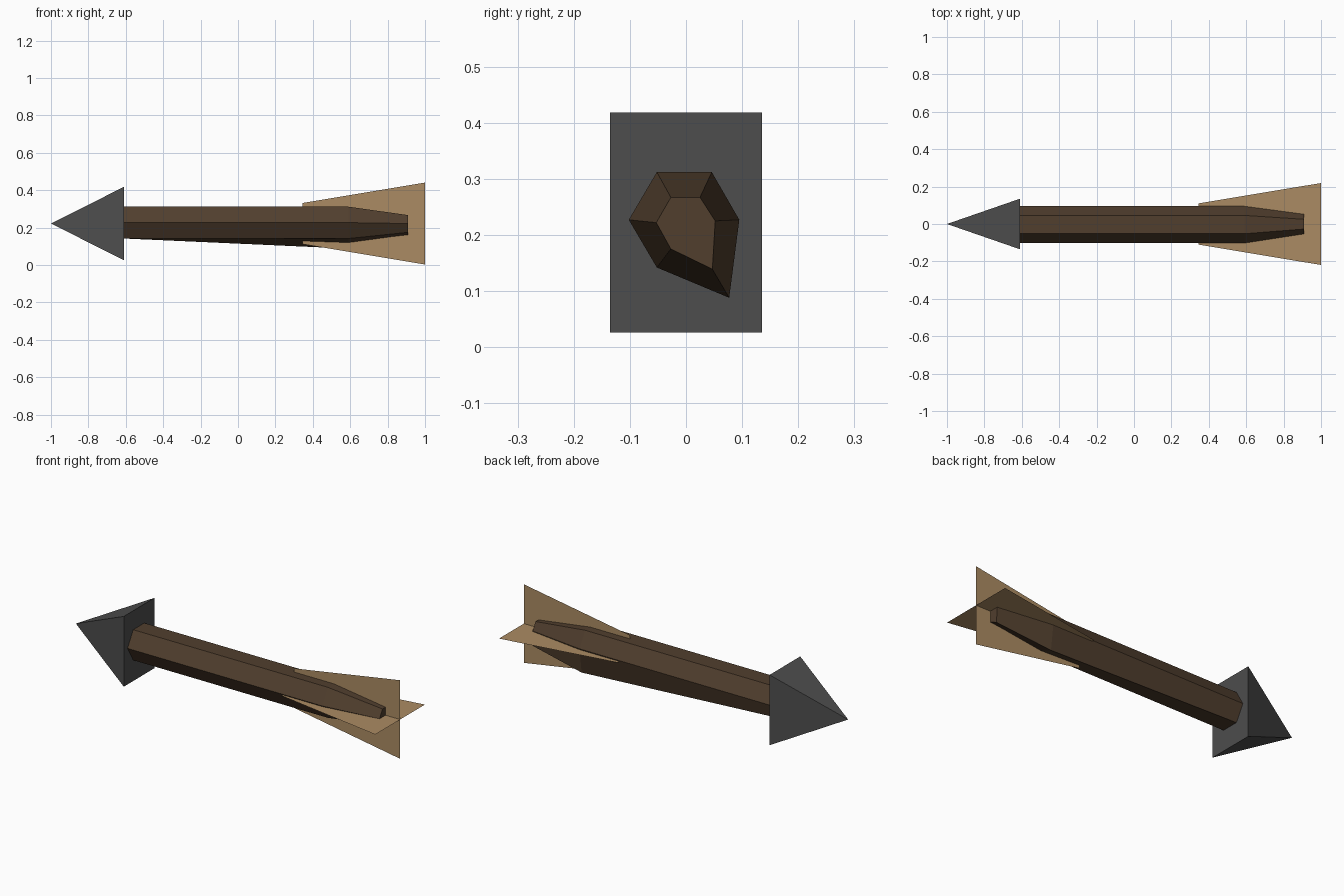
import bpy
import bmesh

if "Cube" in bpy.data.objects:
    bpy.data.objects.remove(bpy.data.objects["Cube"])


def material(name, rgb):
    m = bpy.data.materials.new(name)
    m.diffuse_color = (*rgb, 1.0)
    m.use_nodes = True
    m.node_tree.nodes["Principled BSDF"].inputs["Base Color"].default_value = m.diffuse_color
    return m


wood = material("dark wood", (0.082, 0.049, 0.027))
iron = material("dark iron", (0.075, 0.075, 0.075))
feather = material("tan feather", (0.41, 0.26, 0.125))

MID = 0.222  # height of the arrow's axis


def make_object(name, verts, faces, mat, closed=True):
    bm = bmesh.new()
    vs = [bm.verts.new(v) for v in verts]
    for f in faces:
        bm.faces.new([vs[i] for i in f])
    if closed:
        bmesh.ops.recalc_face_normals(bm, faces=bm.faces[:])
    mesh = bpy.data.meshes.new(name)
    bm.to_mesh(mesh)
    bm.free()
    mesh.materials.append(mat)
    ob = bpy.data.objects.new(name, mesh)
    bpy.context.collection.objects.link(ob)
    return ob


# Arrowhead: four-sided pyramid, taller than wide
base = [(-0.61, y, MID + z) for y, z in
        ((-0.135, -0.196), (0.135, -0.196), (0.135, 0.196), (-0.135, 0.196))]
make_object("arrowhead", base + [(-1.0, 0, MID)],
            [(0, 1, 2, 3)] + [(i, (i + 1) % 4, 4) for i in range(4)], iron)

# Shaft: hexagonal rings (y, z), with one lower corner sagging near the tail
front = [(-0.052, 0.312), (0.046, 0.312), (0.095, 0.227),
         (0.046, 0.142), (-0.052, 0.142), (-0.102, 0.227)]
bend = front[:3] + [(0.077, 0.088)] + front[4:]
tail = [(-0.027, 0.267), (0.025, 0.267), (0.052, 0.225),
        (0.047, 0.139), (-0.027, 0.175), (-0.053, 0.222)]
rings = [(-0.61, front), (0.59, bend), (0.91, tail)]
verts = [(x, y, z) for x, ring in rings for y, z in ring]
faces = [tuple(range(6)), tuple(range(12, 18))]
for r in (0, 6):
    for i in range(6):
        j = (i + 1) % 6
        faces.append((r + i, r + j, r + 6 + j, r + 6 + i))
make_object("shaft", verts, faces, wood)

# Fletching: two thin crossed vanes, flaring towards the tail
outline = [(0.345, -0.11), (1.0, -0.219), (1.0, 0.219), (0.345, 0.11)]
quad = [(0, 1, 2, 3)]
make_object("upright_vane", [(x, 0, MID + w) for x, w in outline],
            quad, feather, closed=False)
make_object("level_vane", [(x, w, MID) for x, w in outline],
            quad, feather, closed=False)
